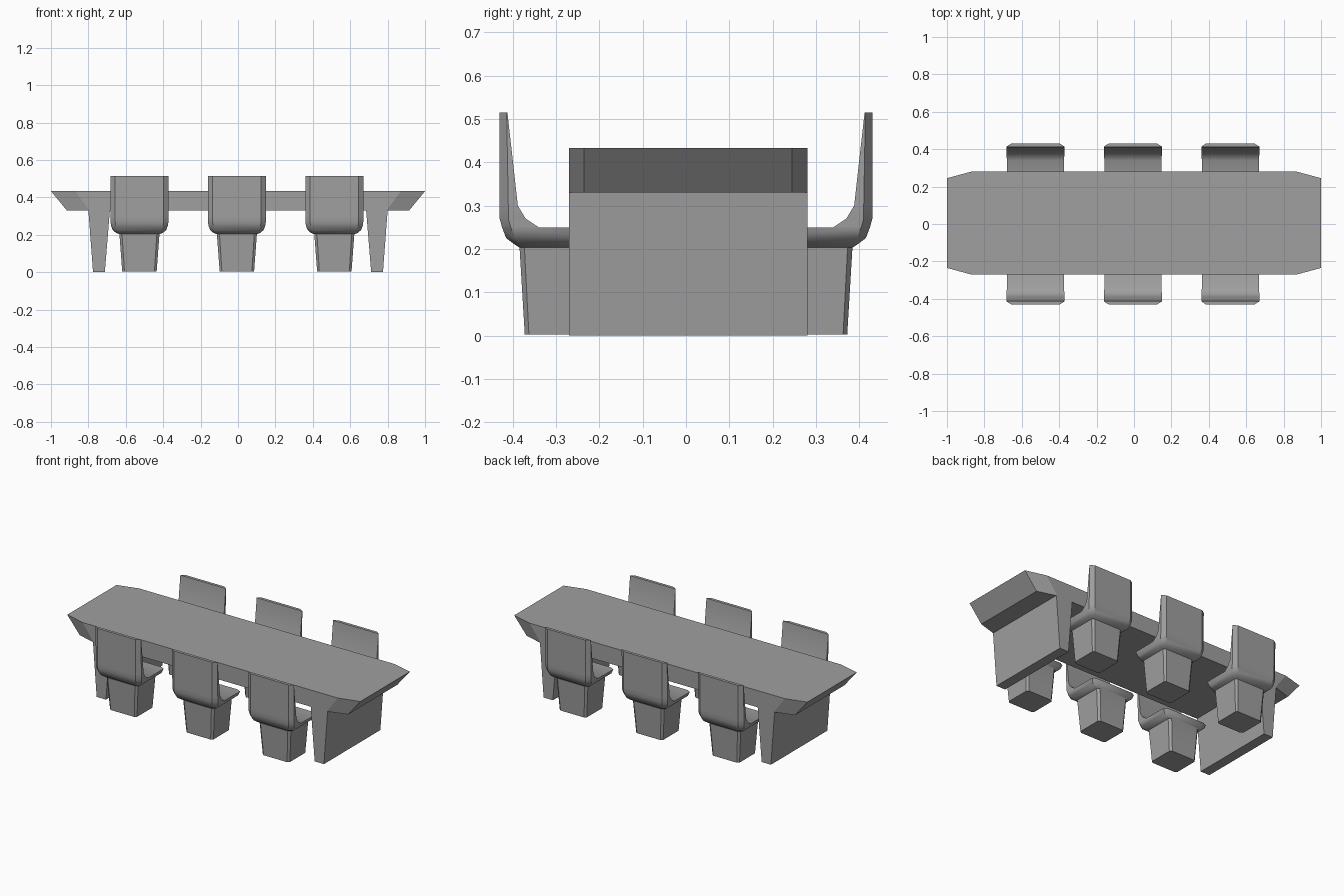
import bpy
import bmesh
from math import radians

if "Cube" in bpy.data.objects:
    bpy.data.objects.remove(bpy.data.objects["Cube"])

# Single matte grey finish
grey = bpy.data.materials.new("plain grey")
grey.use_nodes = True
COLOR = (0.35, 0.35, 0.35, 1)
grey.diffuse_color = COLOR
grey.node_tree.nodes["Principled BSDF"].inputs["Base Color"].default_value = COLOR


def octagon(z, half, y0, y1, cx, cy0, cy1):
    """Rectangle ring with its corners cut by cx along x and cy0 / cy1 along y."""
    right = [(half - cx, y0), (half, y0 + cy0), (half, y1 - cy1), (half - cx, y1)]
    left = [(-x, y) for x, y in reversed(right)]
    return [(x, y, z) for x, y in right + left]


def loft(name, rings, smooth=False):
    """Skin a stack of equal rings and cap both ends."""
    bm = bmesh.new()
    loops = [[bm.verts.new(p) for p in ring] for ring in rings]
    n = len(loops[0])
    for low, high in zip(loops, loops[1:]):
        for i in range(n):
            j = (i + 1) % n
            bm.faces.new((low[i], low[j], high[j], high[i]))
    bm.faces.new(loops[0])
    bm.faces.new(loops[-1])
    bmesh.ops.remove_doubles(bm, verts=bm.verts, dist=0.0001)
    bmesh.ops.recalc_face_normals(bm, faces=bm.faces)
    mesh = bpy.data.meshes.new(name)
    bm.to_mesh(mesh)
    bm.free()
    mesh.materials.append(grey)
    obj = bpy.data.objects.new(name, mesh)
    bpy.context.collection.objects.link(obj)
    if smooth:
        bpy.ops.object.select_all(action="DESELECT")
        obj.select_set(True)
        bpy.context.view_layer.objects.active = obj
        bpy.ops.object.shade_smooth_by_angle(angle=radians(35))
    return obj


# Table top: cut corners, ends sloping inward below
FRONT, BACK = -0.27, 0.28
loft("table_top", [
    octagon(0.33, 0.915, FRONT, BACK, 0.12, 0.035, 0.035),
    octagon(0.433, 1.0, FRONT, BACK, 0.13, 0.035, 0.035),
])

# Tapered slab legs
for side, label in ((-1, "right"), (1, "left")):
    loft(label + "_table_leg", [
        [(side * x, y, z) for x, y in ((a, FRONT), (b, FRONT), (b, BACK), (a, BACK))]
        for z, a, b in ((0, 0.712, 0.775), (0.33, 0.685, 0.80))
    ])

# Chair sections: height, half width, inner y, outer y, corner cut, inner cut
SECTIONS = [
    (0.003, 0.092, 0.20, 0.372, 0.012, 0.012),
    (0.203, 0.107, 0.19, 0.384, 0.014, 0.014),
    (0.210, 0.125, 0.185, 0.395, 0.020, 0.014),
    (0.225, 0.143, 0.18, 0.415, 0.025, 0.014),
    (0.249, 0.152, 0.175, 0.424, 0.025, 0.014),
    (0.250, 0.152, 0.34, 0.4245, 0.025, 0),
    (0.270, 0.155, 0.37, 0.43, 0.025, 0),
    (0.300, 0.155, 0.388, 0.43, 0.025, 0),
    (0.515, 0.155, 0.412, 0.43, 0.025, 0),
]


def chair(name, x, facing):
    rings = []
    for z, half, y_in, y_out, cut, inner in SECTIONS:
        outer = min(cut * 0.8, (y_out - y_in) * 0.9)
        ring = octagon(z, half, y_in, y_out, cut, inner, outer)
        rings.append([(px + x, py * facing, pz) for px, py, pz in ring])
    loft(name, rings, smooth=True)


# Three chairs on each long side
for facing, row in ((-1, "front"), (1, "back")):
    for x, spot in ((-0.527, "right"), (-0.006, "middle"), (0.515, "left")):
        chair(f"{row}_{spot}_chair", x, facing)
